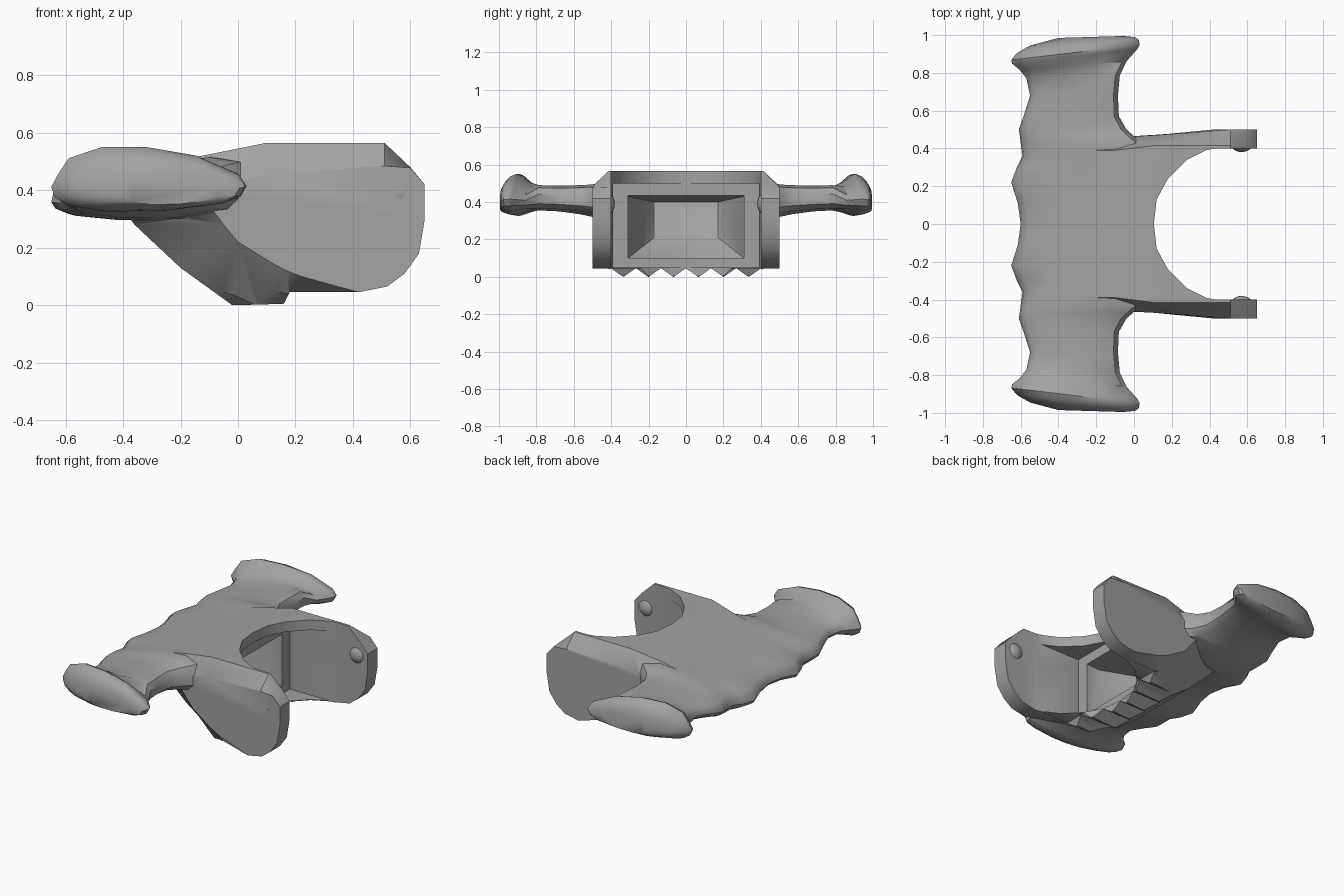
import bpy, bmesh, math

if "Cube" in bpy.data.objects:
    bpy.data.objects.remove(bpy.data.objects["Cube"])

gray = bpy.data.materials.new("plain gray")
gray.use_nodes = True
gray.diffuse_color = (0.36, 0.36, 0.36, 1)
gray.node_tree.nodes["Principled BSDF"].inputs["Base Color"].default_value = gray.diffuse_color


def finish(name, bm):
    bmesh.ops.recalc_face_normals(bm, faces=bm.faces)
    mesh = bpy.data.meshes.new(name)
    bm.to_mesh(mesh)
    bm.free()
    mesh.materials.append(gray)
    obj = bpy.data.objects.new(name, mesh)
    bpy.context.collection.objects.link(obj)
    return obj


def loft(name, rings):
    """Skin a row of equal-length rings and close both ends."""
    bm = bmesh.new()
    rows = [[bm.verts.new(p) for p in ring] for ring in rings]
    n = len(rows[0])
    for a, b in zip(rows, rows[1:]):
        for i in range(n):
            j = (i + 1) % n
            bm.faces.new((a[i], a[j], b[j], b[i]))
    bm.faces.new(rows[0])
    bm.faces.new(rows[-1])
    return finish(name, bm)


def hull(name, points):
    bm = bmesh.new()
    for p in points:
        bm.verts.new(p)
    bmesh.ops.convex_hull(bm, input=bm.verts)
    return finish(name, bm)


def combine(target, tool, operation):
    mod = target.modifiers.new(operation.lower(), "BOOLEAN")
    mod.operation, mod.object, mod.solver = operation, tool, "EXACT"
    bpy.context.view_layer.objects.active = target
    bpy.ops.object.modifier_apply(modifier=mod.name)
    bpy.data.objects.remove(tool)


# Body with side arms: full profile inside, smaller plate outline outside
tip = [(.65, .42), (.65, .3), (.63, .18), (.58, .11), (.52, .065), (.42, .045)]
inner = [(-.42, .36), (-.4, .465), (-.1, .525), (.1, .565), (.51, .565), (.6, .48), *tip,
         (.18, .045), (.16, .005), (.07, .002), (-.02, 0), (-.2, .13), (-.36, .28)]
outer = [(-.1, .35), (-.09, .39), (-.04, .42), (.1, .455), (.51, .485), (.6, .478), *tip,
         (.22, .1), (.17, .12), (.13, .14), (0, .22), (-.05, .28), (-.08, .32)]


def inner_width(x, z):
    """The underside is rounded and narrows towards the front."""
    if z > .31:
        return .415 if x > 0 else .39
    if x > .17:
        return .415
    return .25 + .13 * math.sqrt(max(x + .02, 0) / .18)


def outer_width(x, z):
    return .46 + .04 * min(max(x / .42, 0), 1)


def side_ring(profile, sign, width):
    return [(x, sign * width(x, z), z) for x, z in profile]


body = loft("handle_body", [side_ring(outer, -1, outer_width), side_ring(inner, -1, inner_width),
                            side_ring(inner, 1, inner_width), side_ring(outer, 1, outer_width)])

# Grip bar with flared, domed ends: y, front x, back x, bottom, top, slant
bar_shape = [(0, .38), (.01, .55), (.06, .72), (.26, .86), (.49, .95), (.78, 1), (.95, .9),
             (1, .65), (1, .27), (.93, .08), (.59, 0), (.29, .04), (.08, .15), (.02, .26)]
cap_shape = [(0, .38), (.03, .56), (.09, .83), (.26, 1), (.49, 1), (.74, .87), (.96, .58),
             (1, .4), (.97, .24), (.88, .13), (.59, .02), (.29, 0), (.08, .1), (.02, .22)]
stations = [(0, -.6, .07, .34, .5, 0), (.11, -.615, .07, .33, .5, 0),
            (.22, -.65, .07, .31, .5, 0), (.3, -.62, .07, .295, .503, 0),
            (.36, -.59, .06, .295, .506, 0), (.43, -.6, .04, .302, .507, 0),
            (.47, -.605, -.005, .312, .498, 0), (.5, -.61, -.04, .32, .49, 0),
            (.57, -.585, -.08, .335, .488, 0), (.68, -.55, -.085, .35, .487, 0),
            (.78, -.57, -.075, .355, .49, .03), (.84, -.605, -.04, .345, .505, .08),
            (.89, -.645, .02, .33, .542, .12), (.91, -.65, .03, .325, .55, .12),
            (.94, -.62, .025, .33, .537, .11), (.965, -.55, .005, .338, .51, .08),
            (.988, -.4, -.06, .35, .465, .03)]


def grip_ring(station, sign):
    y, x0, x1, z0, z1, slant = station
    tilt = max(0, 1 - y / .7) * .1
    ring = []
    for u, v in bar_shape if y < .8 else cap_shape:
        x = x0 + u * (x1 - x0)
        ring.append((x, sign * (y + slant * (x + .3)), z0 + v * (z1 - z0) + tilt * (x + .3)))
    return ring


grip = loft("grip_bar", [grip_ring(s, -1) for s in reversed(stations[1:])]
            + [grip_ring(s, 1) for s in stations])
combine(body, grip, "UNION")

# Curved gap between the arms
half = [(.105, 0), (.12, .13), (.18, .24), (.28, .34), (.38, .39), (.43, .4), (.8, .4)]
arc = [(x, -y) for x, y in reversed(half[1:])] + half
combine(body, loft("arm_gap", [[(x, y, z) for x, y in arc] for z in (-.2, .8)]), "DIFFERENCE")

# Square recess under the top edge
combine(body, hull("recess", [(x, y, z) for x in (.1, .8) for y in (-.39, .39)
                              for z in (.05, .5)]), "DIFFERENCE")

# Tapered pocket inside the body
pocket = [(.3, .31, .1), (.3, .31, .45), (.06, .31, .1), (.01, .31, .43),
          (-.02, .17, .1), (-.15, .17, .21), (-.22, .17, .4)]
combine(body, hull("pocket", [(x, s * y, z) for x, y, z in pocket for s in (-1, 1)]), "DIFFERENCE")

# V grooves that leave a row of teeth along the bottom
for k in range(7):
    y = (k - 3) * .134
    groove = [(x, y + d, z) for x in (-.15, .35) for d, z in ((-.08, -.01), (.08, -.01), (0, .046))]
    combine(body, hull("groove", groove), "DIFFERENCE")

bpy.ops.object.select_all(action="DESELECT")
body.select_set(True)
bpy.context.view_layer.objects.active = body
bpy.ops.object.shade_smooth_by_angle(angle=math.radians(35))

# Snap bumps on the inner faces of the arms
for side, name in ((1, "left_bump"), (-1, "right_bump")):
    bpy.ops.mesh.primitive_uv_sphere_add(segments=20, ring_count=12, radius=.066,
                                         location=(.57, side * .44, .39))
    bump = bpy.context.object
    bump.name = name
    bump.scale.y = .9
    bump.data.materials.append(gray)
    bpy.ops.object.shade_smooth()
